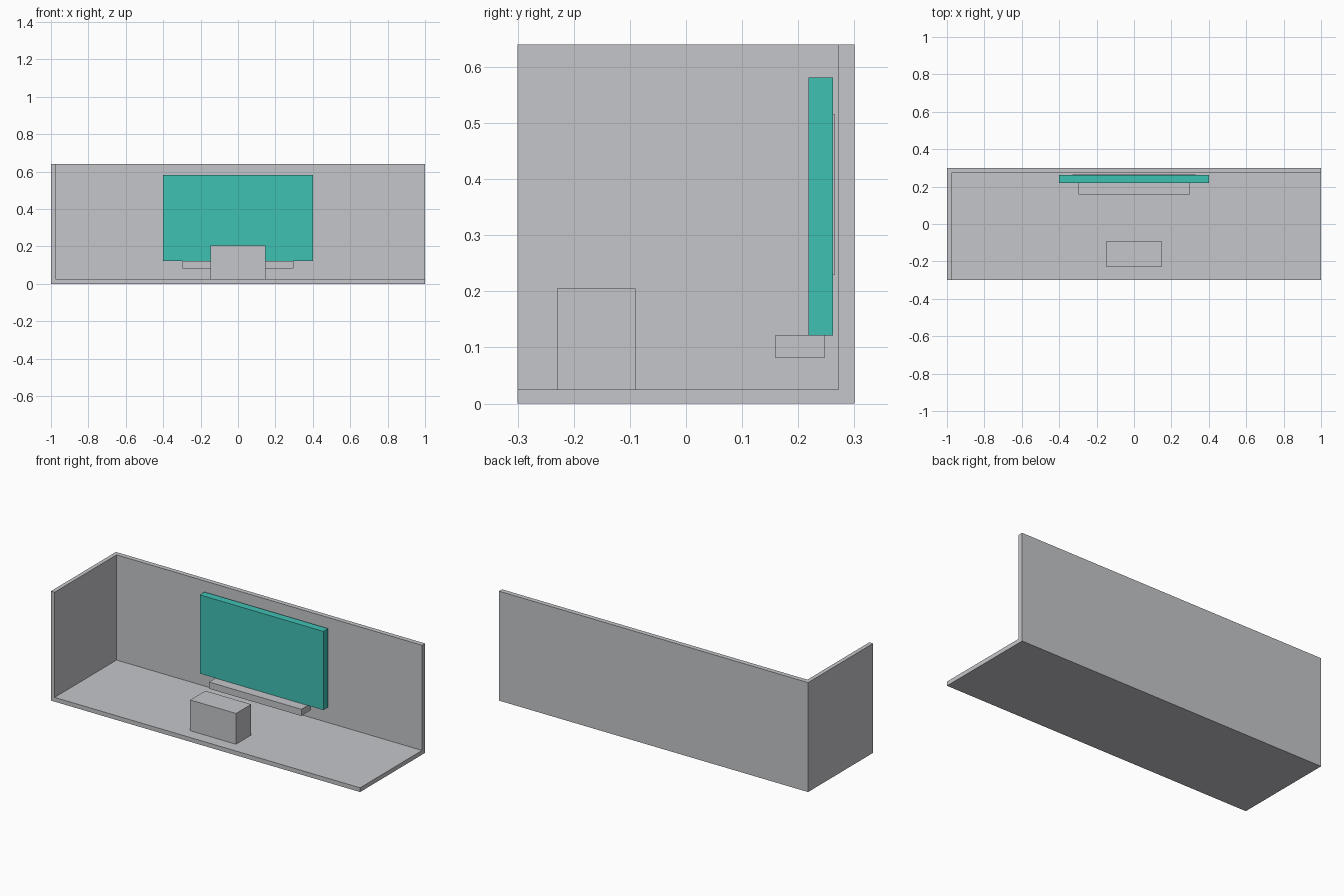
import bpy

if "Cube" in bpy.data.objects:
    bpy.data.objects.remove(bpy.data.objects["Cube"])


def material(name, color):
    m = bpy.data.materials.new(name)
    m.diffuse_color = (*color, 1)
    m.use_nodes = True
    m.node_tree.nodes["Principled BSDF"].inputs["Base Color"].default_value = m.diffuse_color
    return m


grey = material("light grey", (0.56, 0.565, 0.59))
teal = material("teal", (0.051, 0.533, 0.456))


def box(name, x, y, z, mat):
    """Box spanning the given (min, max) ranges."""
    bpy.ops.mesh.primitive_cube_add(size=1)
    ob = bpy.context.object
    ob.name = name
    ob.location = [(a + b) / 2 for a, b in (x, y, z)]
    ob.scale = [b - a for a, b in (x, y, z)]
    bpy.ops.object.transform_apply(location=True, rotation=False, scale=True)
    ob.data.materials.append(mat)
    return ob


# Booth shell: floor, back wall and left wall in one piece
shell = box("booth_shell", (-1, 1), (-0.3, 0.3), (0, 0.64), grey)
cutter = box("shell_cutter", (-0.976, 1.2), (-0.5, 0.272), (0.025, 0.9), grey)
cut = shell.modifiers.new("hollow", 'BOOLEAN')
cut.operation = 'DIFFERENCE'
cut.solver = 'EXACT'
cut.object = cutter
bpy.context.view_layer.objects.active = shell
bpy.ops.object.modifier_apply(modifier=cut.name)
bpy.data.objects.remove(cutter)

# Wall screen with its thin rear plate
box("screen", (-0.4, 0.4), (0.218, 0.262), (0.121, 0.581), teal)
box("screen_back_plate", (-0.33, 0.33), (0.262, 0.265), (0.229, 0.516), grey)

# Shelf under the screen
box("shelf", (-0.298, 0.298), (0.159, 0.248), (0.082, 0.121), grey)

# Counter standing on the floor
box("counter", (-0.148, 0.148), (-0.23, -0.09), (0.025, 0.205), grey)
